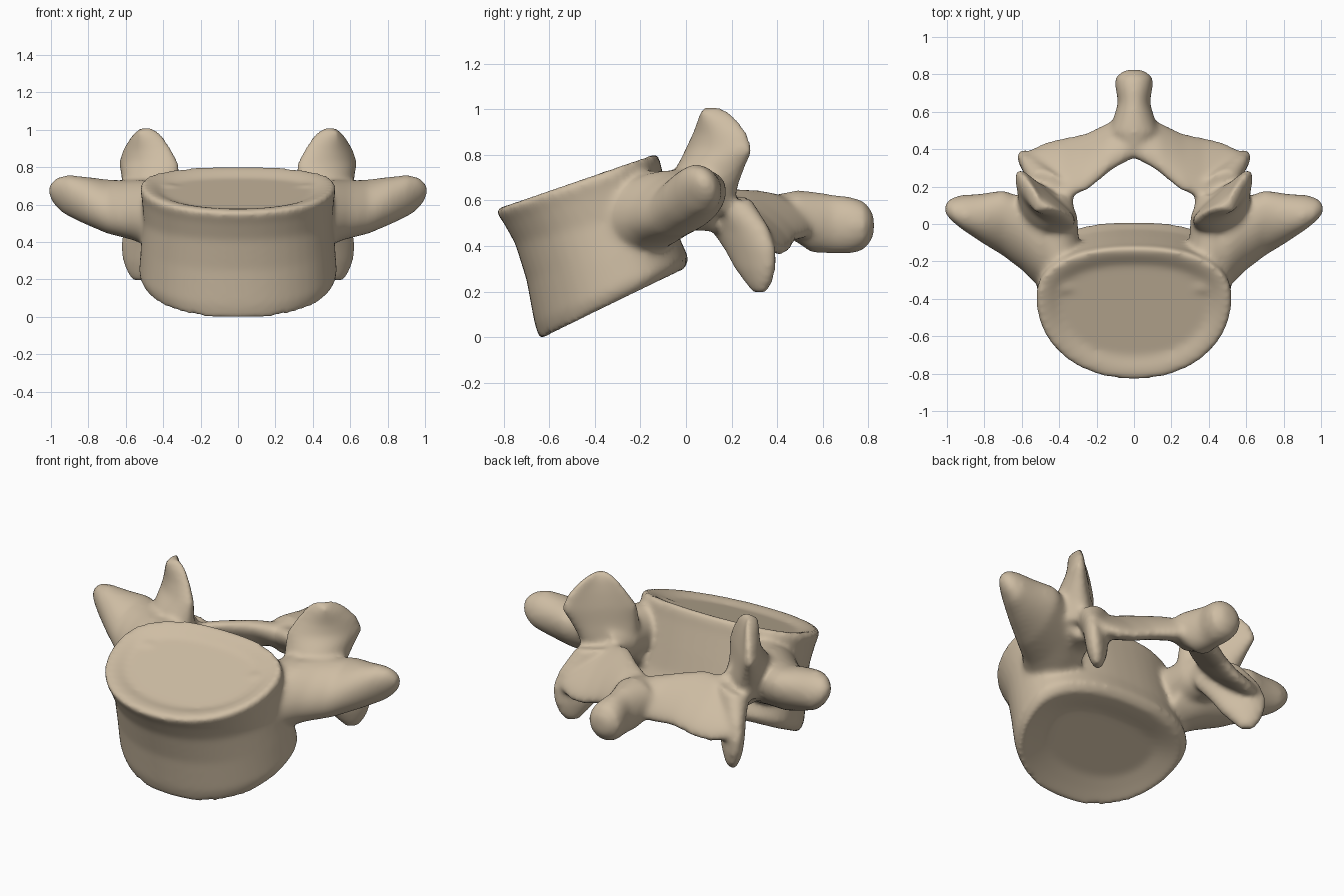
import bpy, bmesh
from math import cos, sin, pi
from mathutils import Vector

if "Cube" in bpy.data.objects:
    bpy.data.objects.remove(bpy.data.objects["Cube"], do_unlink=True)

SIDES = 48
bm = bmesh.new()


def skin(rings):
    """Bridge a series of point rings into a closed shell."""
    loops = [[bm.verts.new(p) for p in ring] for ring in rings]
    faces = []
    for low, high in zip(loops, loops[1:]):
        for i in range(SIDES):
            j = (i + 1) % SIDES
            faces.append(bm.faces.new((low[i], low[j], high[j], high[i])))
    faces.append(bm.faces.new(loops[0][::-1]))
    faces.append(bm.faces.new(loops[-1]))
    bmesh.ops.recalc_face_normals(bm, faces=faces)


def limb(stations, wide, bend=0.0, mirror=True):
    """Loft ellipses (x, y, z, wide radius, thin radius) along a path."""
    centres = [Vector(s[:3]) for s in stations]
    wide = Vector(wide).normalized()
    last = len(stations) - 1
    rings = []
    for k, s in enumerate(stations):
        along = centres[min(k + 1, last)] - centres[max(k - 1, 0)]
        thin = along.cross(wide).normalized()
        ring = []
        for i in range(SIDES):
            a = 2 * pi * i / SIDES
            offset = thin * (s[4] * sin(a) + bend * (cos(a) ** 2 - 0.4))
            ring.append(centres[k] + wide * s[3] * cos(a) + offset)
        rings.append(ring)
    skin(rings)
    if mirror:
        skin([[Vector((-p.x, p.y, p.z)) for p in ring] for ring in rings])


def power(value, exponent):
    return (1 if value >= 0 else -1) * abs(value) ** exponent


def body_ring(front_y, front_z, back_y, back_z, half_width):
    """Round in front, flatter behind, lying on a tilted plane."""
    ring = []
    for i in range(SIDES):
        a = 2 * pi * i / SIDES
        back = sin(a) > 0
        e = 0.86 if back else 0.95
        u = 0.61 + (0.39 if back else 0.61) * power(sin(a), e)
        ring.append(Vector((half_width * power(cos(a), e),
                            front_y + (back_y - front_y) * u,
                            front_z + (back_z - front_z) * u)))
    return ring


# Main body: dished underside, waisted wall, raised rim, dished top
skin([body_ring(*r) for r in (
    (-.50, .10, -.14, .27, .34),
    (-.57, .045, -.07, .28, .43),
    (-.64, -.015, -.01, .295, .50),
    (-.665, .06, .015, .34, .53),
    (-.70, .25, -.03, .44, .52),
    (-.75, .41, -.065, .58, .505),
    (-.80, .50, -.105, .73, .515),
    (-.835, .55, -.115, .78, .525),
    (-.82, .57, -.13, .81, .51),
    (-.77, .58, -.17, .785, .46),
    (-.71, .575, -.22, .74, .40))])

# Pedicles linking the body to the rear arch
limb([(.36, -.36, .57, .14, .11),
      (.41, -.16, .59, .14, .12),
      (.43, .02, .60, .13, .13),
      (.46, .14, .58, .12, .11)], (0, 0, 1))

# Side wings, their roots leaning forward and down
limb([(.34, -.22, .52, .23, .17),
      (.48, -.14, .55, .23, .165),
      (.58, -.06, .57, .21, .14),
      (.70, .005, .59, .19, .125),
      (.82, .03, .625, .135, .12),
      (.92, .06, .655, .09, .11),
      (.98, .075, .675, .055, .075),
      (1.01, .08, .68, .025, .03)], (0, .85, .5))

# Upper joint plates, thickened at the root and hollow on the inner rear face
limb([(.46, .06, .54, .15, .11),
      (.47, .07, .65, .17, .12),
      (.48, .095, .74, .19, .095),
      (.49, .13, .82, .21, .065),
      (.50, .135, .90, .165, .05),
      (.50, .12, .97, .10, .042),
      (.50, .10, 1.01, .035, .03)], (.74, .67, 0), bend=.045)

# Lower joint plates
limb([(.44, .17, .60, .14, .09),
      (.47, .235, .48, .175, .07),
      (.505, .28, .39, .155, .062),
      (.52, .305, .30, .12, .055),
      (.53, .32, .235, .075, .04),
      (.53, .325, .195, .04, .025)], (.74, .67, 0))

# Sloping halves of the rear arch
limb([(.55, .30, .46, .12, .045),
      (.46, .29, .48, .185, .055),
      (.36, .30, .505, .20, .055),
      (.25, .335, .535, .185, .055),
      (.12, .42, .54, .155, .06),
      (-.02, .47, .53, .12, .07)], (0, -.80, .60))

# Rear spine
limb([(0, .41, .54, .09, .07),
      (0, .49, .53, .115, .13),
      (0, .55, .505, .135, .115),
      (0, .65, .495, .13, .085),
      (0, .73, .49, .125, .10),
      (0, .785, .49, .105, .10),
      (0, .825, .49, .05, .05)], (0, 0, 1), mirror=False)

mesh = bpy.data.meshes.new("vertebra")
bm.to_mesh(mesh)
bm.free()
bone = bpy.data.objects.new("vertebra", mesh)
bpy.context.collection.objects.link(bone)

# One bone colour
colour = (.62, .51, .37, 1)
mat = bpy.data.materials.new("bone_tan")
mat.use_nodes = True
mat.diffuse_color = colour
shader = next(n for n in mat.node_tree.nodes if n.type == 'BSDF_PRINCIPLED')
shader.inputs["Base Color"].default_value = colour
shader.inputs["Roughness"].default_value = 0.6
mesh.materials.append(mat)

# Fuse the parts and soften the junctions
fuse = bone.modifiers.new("fuse", 'REMESH')
fuse.mode = 'VOXEL'
fuse.voxel_size = 0.014
fuse.use_smooth_shade = True
soften = bone.modifiers.new("soften", 'SMOOTH')
soften.factor = 0.5
soften.iterations = 18
